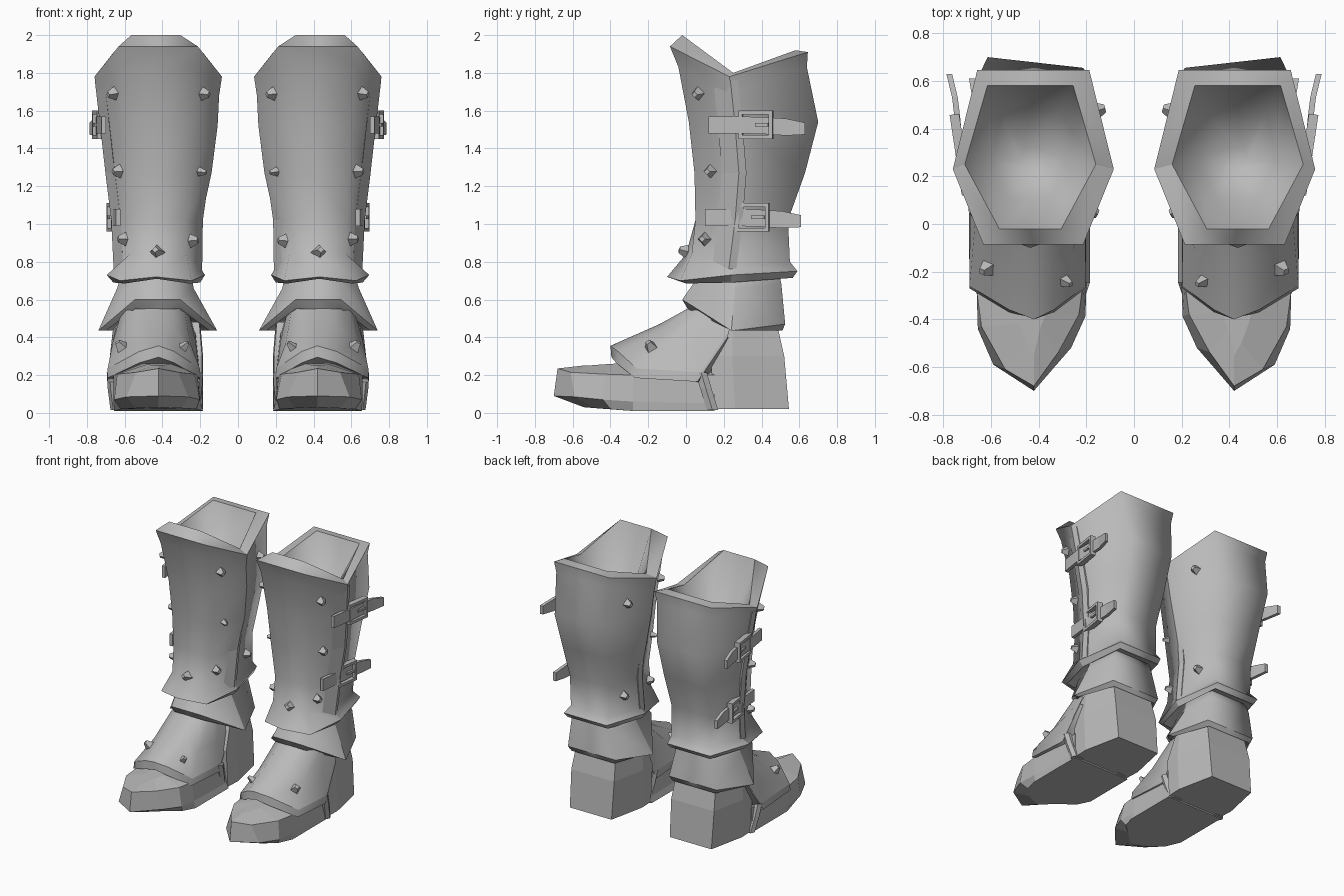
import bpy, bmesh, math
from mathutils import Vector

if "Cube" in bpy.data.objects:
    bpy.data.objects.remove(bpy.data.objects["Cube"])

grey = bpy.data.materials.new("armour_grey")
grey.diffuse_color = (0.49, 0.49, 0.49, 1)
grey.use_nodes = True
grey.node_tree.nodes["Principled BSDF"].inputs["Base Color"].default_value = grey.diffuse_color
CX = 0.42  # centre line of one boot; the other is mirrored


def finish(name, bm, inside=None):
    """Make the object, with a mirrored twin for the other boot."""
    bmesh.ops.recalc_face_normals(bm, faces=bm.faces[:])
    bm.normal_update()
    if inside and sum(f.normal.dot(f.calc_center_median() - Vector(inside)) for f in bm.faces) < 0:
        bmesh.ops.reverse_faces(bm, faces=bm.faces[:])
    mesh = bpy.data.meshes.new(name)
    bm.to_mesh(mesh)
    bm.free()
    mesh.materials.append(grey)
    ob = bpy.data.objects.new(name, mesh)
    bpy.context.collection.objects.link(ob)
    ob.modifiers.new("other_boot", 'MIRROR').use_mirror_merge = False
    return ob


def loft(name, rings, loop=True, caps=True, smooth=False, sharp_rings=(), sharp_cols=(),
         cols_from=0, inside=None):
    """Skin a list of point rings; marked rings and columns keep hard edges."""
    bm = bmesh.new()
    vs = [[bm.verts.new(p) for p in r] for r in rings]
    n = len(vs[0])
    for a, b in zip(vs, vs[1:]):
        for i in range(n if loop else n - 1):
            j = (i + 1) % n
            bm.faces.new((a[i], a[j], b[j], b[i]))
    if caps:
        bm.faces.new(vs[0])
        bm.faces.new(vs[-1])
    if smooth:
        for f in bm.faces:
            f.smooth = True
        for r in sharp_rings:
            for i in range(n):
                e = bm.edges.get((vs[r][i], vs[r][(i + 1) % n]))
                if e:
                    e.smooth = False
        for c in sharp_cols:
            for a, b in list(zip(vs, vs[1:]))[cols_from:]:
                bm.edges.get((a[c], b[c])).smooth = False
    return finish(name, bm, inside)


def ring(xi, xo, yf, ys, yb, zf, zs, zb, hf, hb, point=0.0, skew=0.0, dip=0.0):
    """Eight-point leg section: front, outer side, back, inner side."""
    c = (xi + xo) / 2
    return [(c, yf, zf), (c + hf, yf + point, zf - dip), (xo, ys, zs), (c + hb, yb, zb),
            (c, yb - skew / 2, zb), (c - hb, yb - skew, zb), (xi, ys, zs),
            (c - hf, yf + point, zf - dip)]


def both(half, outer=1.0, inner=1.0, back=1.0):
    """Half outline ending on the centre line -> full, slightly lopsided outline."""
    return ([(CX + x * outer, y, z) for x, y, z in half]
            + [(CX - x * inner, y * back if y < 0 else y, z) for x, y, z in half[-2::-1]])


# Shaft: shallow lining, flared rim, calf, flared lower lip
shaft = loft("shaft", [
    ring(.38, .48, .23, .27, .32, 1.60, 1.60, 1.60, .03, .03),
    ring(.27, .60, .11, .26, .47, 1.70, 1.64, 1.68, .09, .12),
    ring(.16, .71, -.02, .25, .58, 2.0, 1.80, 1.92, .13, .18),
    ring(.085, .76, -.085, .23, .645, 1.94, 1.78, 1.91, .21, .235),
    ring(.10, .745, -.04, .24, .64, 1.83, 1.68, 1.83, .20, .22),
    ring(.108, .72, .015, .26, .70, 1.54, 1.52, 1.54, .18, .20, 0, .045),
    ring(.14, .69, .045, .28, .63, 1.27, 1.27, 1.27, .17, .18, 0, .03),
    ring(.195, .66, .05, .27, .54, 1.02, 1.02, 1.02, .15, .17),
    ring(.20, .645, .0, .25, .55, .84, .77, .80, .15, .16, .03),
    ring(.175, .695, -.10, .24, .59, .72, .73, .75, .19, .18, .07, 0, .02),
    ring(.20, .66, -.05, .24, .565, .71, .69, .715, .17, .17, .05, 0, .025),
    ring(.25, .61, .05, .26, .50, .74, .74, .74, .12, .14),
], smooth=True, sharp_rings=(2, 3, 9, 10), sharp_cols=(2, 6), cols_from=2)

# Overlapping edge of the front plate on both sides of the shaft
seam = [(.758, .096, .235, 1.76), (.73, .12, .26, 1.52), (.702, .15, .28, 1.27),
        (.671, .186, .26, 1.02), (.658, .19, .225, .75)]
for side, k, s in (("outer", 0, 1), ("inner", 1, -1)):
    loft(side + "_plate_edge", [
        [(p[k] - s * .05, p[2] - .09, p[3]), (p[k], p[2], p[3]), (p[k] - s * .01, p[2] + .04, p[3]),
         (p[k] - s * .06, p[2] + .04, p[3])] for p in seam])

# Ankle guard
loft("ankle_guard", [
    ring(.25, .61, .09, .27, .49, .76, .76, .76, .10, .15),
    ring(.235, .64, .05, .26, .505, .70, .66, .68, .11, .17),
    ring(.11, .74, -.02, .24, .525, .60, .435, .47, .12, .20),
    ring(.15, .70, .01, .245, .51, .55, .435, .435, .12, .18),
    ring(.23, .63, .08, .27, .46, .56, .50, .50, .10, .15),
], smooth=True, sharp_rings=(2, 3), sharp_cols=(2, 6))

# Instep plate with a folded lower lip
instep = loft("instep_plate", [both(h, 1.03, .83) for h in (
    [(.19, .26, .52), (.19, .15, .54), (.16, .09, .57), (.08, .05, .575), (0, .05, .575)],
    [(.22, .24, .46), (.235, .06, .38), (.20, -.11, .375), (.10, -.13, .45), (0, -.14, .47)],
    [(.235, .23, .44), (.26, .08, .215), (.262, -.26, .235), (.10, -.36, .325), (0, -.40, .355)],
    [(.24, .22, .40), (.265, .06, .165), (.262, -.27, .185), (.10, -.37, .265), (0, -.395, .295)],
    [(.20, .23, .40), (.20, .10, .16), (.20, -.22, .19), (.08, -.30, .25), (0, -.32, .26)])],
    loop=False, caps=False, smooth=True, sharp_rings=(2, 3), inside=(CX, .0, .2))

# Straps from the instep down to the sole
for side, s, x in (("outer", 1, .695), ("inner", -1, .185)):
    loft(side + "_sole_strap", [
        [(x + s * dx - s * t, y + dy, z) for dx, dy in ((-.08, 0), (-.015, .0), (.0, .03), (-.015, .06), (-.08, .06))]
        for y, z, t in ((.05, .215, 0), (.075, .13, .005), (.11, .015, .02))])

# Pointed toe and sole
loft("toe", [both(h, 1.0, i, .88) for h, i in (
    ([(.235, .15, .01), (.235, -.28, .01), (.20, -.40, .02), (.12, -.48, .025), (0, -.54, .03)], 1.0),
    ([(.24, .15, .05), (.24, -.28, .06), (.235, -.44, .07), (.17, -.59, .085), (0, -.70, .09)], .92),
    ([(.235, .15, .20), (.24, -.28, .20), (.22, -.43, .205), (.12, -.61, .215), (0, -.68, .235)], .86),
    ([(.10, .15, .29), (.09, -.30, .265), (.06, -.42, .258), (.03, -.50, .252), (0, -.55, .25)], .86))])


# Heel block
def heel(z, yf, ym, yb, w, wb):
    return [(CX + x, y, z) for x, y in ((w, yf), (w + .005, ym), (wb, yb),
                                        (-wb, yb), (-w - .005, ym), (-w, yf))]


loft("heel", [heel(.02, .15, .26, .545, .23, .175), heel(.30, .13, .245, .52, .23, .18),
              heel(.48, .20, .25, .48, .215, .165)])


# Buckled straps on the outer side
def box(name, centre, size, turn):
    bm = bmesh.new()
    bmesh.ops.create_cube(bm, size=1)
    c, s = math.cos(turn), math.sin(turn)
    for v in bm.verts:
        p = Vector((v.co.x * size[0], v.co.y * size[1], v.co.z * size[2]))
        v.co = Vector(centre) + Vector((p.x * c + p.y * s, p.y * c - p.x * s, p.z))
    return finish(name, bm)


for tag, x, y, z, flare in (("upper", .715, .37, 1.525, 1), ("lower", .638, .35, 1.035, .7)):
    path = [(-.005, -.25, .0), (.018, -.10, .0), (.024, .06, -.005), (.036, .16, -.012), (.06, .26, -.02)]
    loft(tag + "_strap", [
        [(x + dx * flare + a, y + dy, z + dz + b * (.7 if dy > .2 else 1))
         for a, b in ((-.012, -.045), (.012, -.045), (.012, .045), (-.012, .045))]
        for dx, dy, dz in path])
    for i, (dy, dz, sy, sz) in enumerate(((-.08, 0, .02, .15), (.08, 0, .02, .15),
                                          (0, .065, .16, .02), (0, -.065, .16, .02))):
        box(f"{tag}_buckle_{i}", (x + .025 + dy * .15, y + dy, z + dz), (.04, sy, sz), .15)
    box(tag + "_buckle_tongue", (x + .04, y + .03, z), (.016, .07, .018), .15)


# Studs seated on the surface they decorate
def stud(name, host, where, r=.034):
    _, co, nrm, _ = host.closest_point_on_mesh(Vector(where))
    mid = Vector((CX, .28, co.z)) if host is shaft else Vector((CX, 0, .15))
    if nrm.dot(co - mid) < 0:
        nrm = -nrm
    bm = bmesh.new()
    bmesh.ops.create_cone(bm, cap_ends=True, segments=4, radius1=r * 1.15, radius2=r * .45, depth=.055)
    rot = nrm.to_track_quat('Z', 'Y')
    for v in bm.verts:
        v.co = co + nrm * .015 + rot @ v.co
    return finish(name, bm)


bpy.context.view_layer.update()
for i, p in enumerate([(.66, .06, 1.69), (.62, .13, 1.28), (.59, .10, .92), (.19, .06, 1.69),
                       (.22, .13, 1.28), (.26, .10, .91), (.435, -.02, .86),
                       (.14, .48, 1.66), (.22, .42, .92)]):
    stud(f"shaft_stud_{i}", shaft, p, .026 if i == 4 else .038)
for i, p in enumerate([(.59, -.17, .32), (.31, -.23, .33)]):
    stud(f"instep_stud_{i}", instep, p, .038 - .01 * i)
